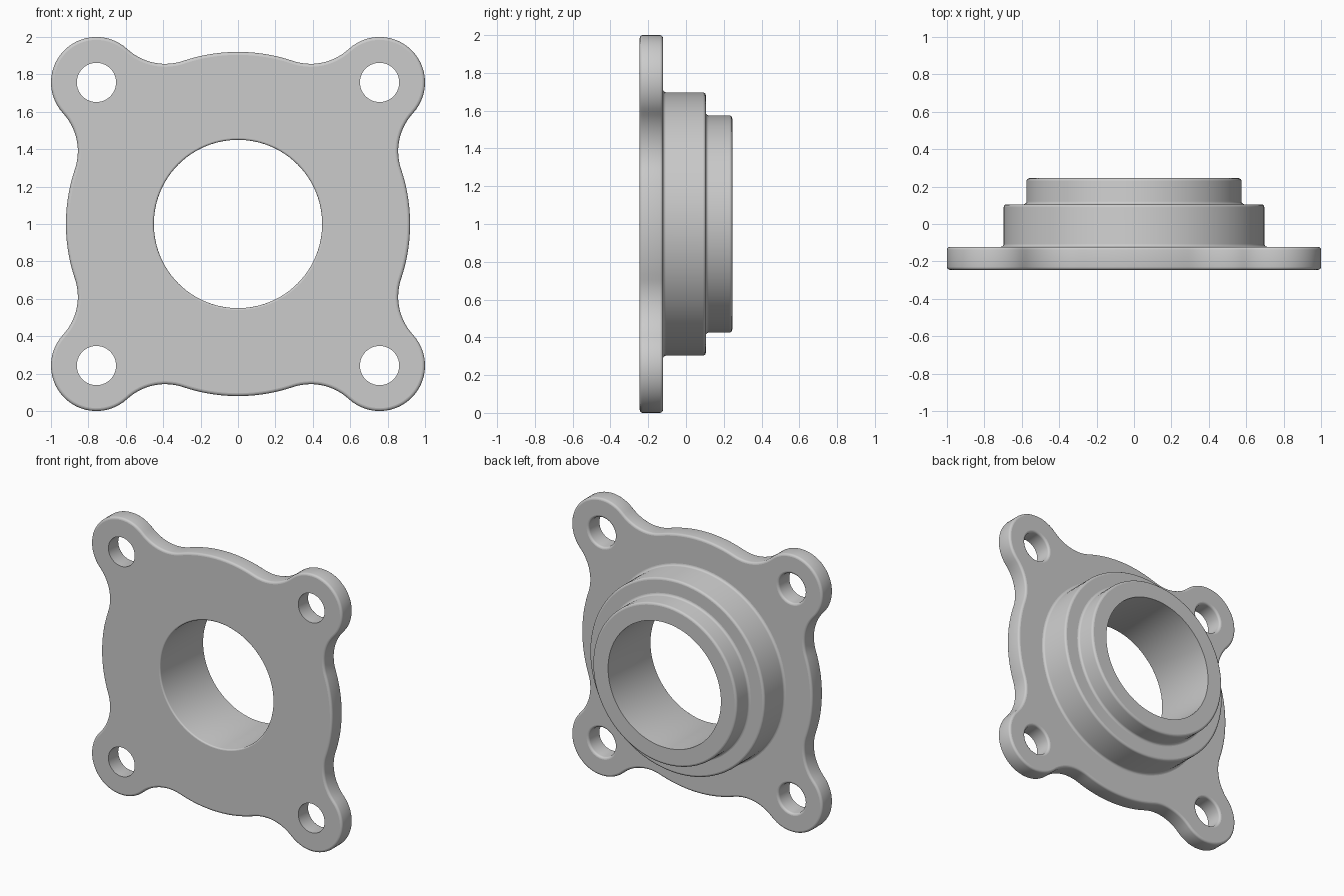
import bpy, bmesh
from math import sin, cos, pi, acos, atan2, radians

cube = bpy.data.objects.get("Cube")
if cube:
    bpy.data.objects.remove(cube, do_unlink=True)

# Main dimensions
FRONT, PLATE_BACK, STEP, BACK = -0.245, -0.122, 0.105, 0.245
DISC, LOBE, SCALLOP = 0.92, 0.243, 0.3      # radii of the outline arcs
HOLE_POS, HOLE = 0.757, 0.105
COLLAR, SPIGOT, BORE = 0.697, 0.575, 0.45
ROUND = 0.016

bm = bmesh.new()


def arc(cx, cy, r, a0, a1, n):
    """Points along an arc, angles in radians, both ends included."""
    return [(cx + r * cos(a0 + (a1 - a0) * i / n),
             cy + r * sin(a0 + (a1 - a0) * i / n)) for i in range(n + 1)]


def corner(r, y, rad, start, end):
    return arc(r, y, rad, radians(start), radians(end), 4)


def circle(r, n, cx=0, cz=0):
    return arc(cx, cz, r, 0, 2 * pi, n)[:-1]


def outline(inset):
    """Scalloped disc with four lobes, built from tangent arcs."""
    dist = HOLE_POS * 2 ** 0.5
    far, near = DISC + SCALLOP, LOBE + SCALLOP
    phi = acos((far ** 2 + dist ** 2 - near ** 2) / (2 * far * dist))
    cx, cy = far * cos(phi), far * sin(phi)
    beta = atan2(cy, cx - dist)
    quarter = arc(cx, -cy, SCALLOP + inset, pi - phi, pi - beta, 14)[:-1]
    quarter += arc(dist, 0, LOBE - inset, -beta, beta, 28)[:-1]
    quarter += arc(cx, cy, SCALLOP + inset, pi + beta, pi + phi, 14)[:-1]
    quarter += arc(0, 0, DISC - inset, phi, pi / 2 - phi, 20)[:-1]
    points = []
    for k in range(4):
        c, s = cos(pi / 4 + k * pi / 2), sin(pi / 4 + k * pi / 2)
        points += [(x * c - y * s, x * s + y * c) for x, y in quarter]
    return points


def loft(sections):
    """Skin a stack of (points, y) rings; return the first and last rings."""
    rings = [[bm.verts.new((x, y, z + 1)) for x, z in pts] for pts, y in sections]
    for a, b in zip(rings, rings[1:]):
        for i in range(len(a)):
            j = (i + 1) % len(a)
            bm.faces.new((a[i], a[j], b[j], b[i]))
    return rings[0], rings[-1]


def fill(loops, normal):
    """Flat face between an outer loop and its holes."""
    edges = [bm.edges.get((r[i - 1], r[i])) for r in loops for i in range(len(r))]
    bmesh.ops.triangle_fill(bm, edges=edges, use_beauty=True, normal=normal)


# Plate rim, rounded front and back
rim = corner(-ROUND, FRONT + ROUND, ROUND, 270, 360)
rim += corner(-ROUND, PLATE_BACK - ROUND, ROUND, 0, 90)
loops = [loft([(outline(-d), y) for d, y in rim])]

# Bolt holes, crisp in front and eased at the back
wall = [(HOLE, FRONT)] + corner(HOLE + ROUND, PLATE_BACK - ROUND, ROUND, 180, 90)
for sx in (-1, 1):
    for sz in (-1, 1):
        loops.append(loft([(circle(r, 40, sx * HOLE_POS, sz * HOLE_POS), y)
                           for r, y in wall]))

# Stepped hub and bore, turned from one profile
hub = corner(BORE + 0.01, FRONT + 0.01, 0.01, 270, 180)
hub += [(BORE, BACK)]
hub += corner(SPIGOT - ROUND, BACK - ROUND, ROUND, 90, 0)
hub += corner(SPIGOT + ROUND, STEP + ROUND, ROUND, 180, 270)
hub += corner(COLLAR - ROUND, STEP - ROUND, ROUND, 90, 0)
hub += corner(COLLAR + ROUND, PLATE_BACK + ROUND, ROUND, 180, 270)
loops.append(loft([(circle(r, 96), y) for r, y in hub]))

# Flat front and back of the plate
fill([pair[0] for pair in loops], (0, -1, 0))
fill([pair[1] for pair in loops], (0, 1, 0))
bmesh.ops.recalc_face_normals(bm, faces=bm.faces)

mesh = bpy.data.meshes.new("flanged_hub")
bm.to_mesh(mesh)
bm.free()
flange = bpy.data.objects.new("flanged_hub", mesh)
bpy.context.collection.objects.link(flange)

# Plain grey metal
grey = bpy.data.materials.new("plain_grey")
grey.use_nodes = True
colour = (0.6, 0.6, 0.6, 1)
grey.diffuse_color = colour
grey.node_tree.nodes["Principled BSDF"].inputs["Base Color"].default_value = colour
mesh.materials.append(grey)

# Smooth curved walls, flat plate and step faces
bpy.ops.object.select_all(action="DESELECT")
flange.select_set(True)
bpy.context.view_layer.objects.active = flange
bpy.ops.object.shade_smooth_by_angle(angle=radians(35))
for face in mesh.polygons:
    if abs(face.normal.y) > 0.999:
        face.use_smooth = False
